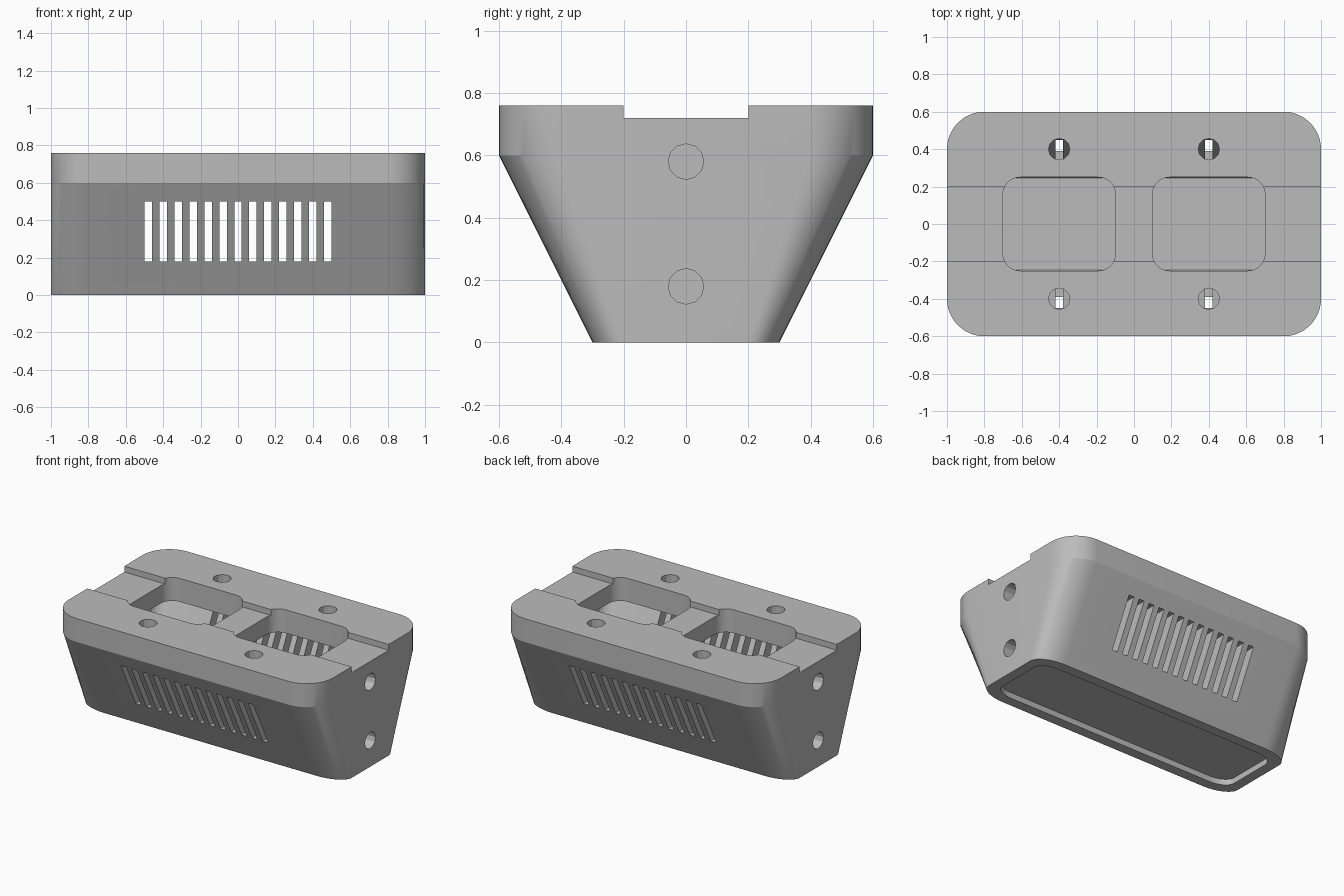
import bpy, bmesh, math
from mathutils import Matrix

cube = bpy.data.objects.get("Cube")
if cube:
    bpy.data.objects.remove(cube, do_unlink=True)

grey = bpy.data.materials.new("plain_grey")
grey.use_nodes = True
COLOUR = (0.5, 0.5, 0.5, 1)
grey.diffuse_color = COLOUR
grey.node_tree.nodes["Principled BSDF"].inputs["Base Color"].default_value = COLOUR


def rounded_ring(bm, hx, hy, rx, ry, z, cx=0, steps=12):
    """Rectangle with elliptical corners, counter-clockwise."""
    verts = []
    for q, (sx, sy) in enumerate([(1, 1), (-1, 1), (-1, -1), (1, -1)]):
        for i in range(steps + 1):
            a = math.pi / 2 * (q + i / steps)
            verts.append(bm.verts.new((cx + sx * (hx - rx) + rx * math.cos(a),
                                       sy * (hy - ry) + ry * math.sin(a), z)))
    return verts


def loft(bm, sections, cx=0):
    """Closed solid through rounded sections, listed bottom to top."""
    rings = [rounded_ring(bm, *s, cx=cx) for s in sections]
    bm.faces.new(rings[0][::-1])
    bm.faces.new(rings[-1])
    for low, high in zip(rings, rings[1:]):
        for i in range(len(low)):
            j = (i + 1) % len(low)
            bm.faces.new((low[i], low[j], high[j], high[i]))


def box(bm, size, centre):
    bmesh.ops.create_cube(bm, size=1, matrix=Matrix.Translation(centre) @ Matrix.Diagonal((*size, 1)))


def drill(bm, radius, depth, centre, along_x=False):
    turn = Matrix.Rotation(math.pi / 2, 4, 'Y') if along_x else Matrix()
    bmesh.ops.create_cone(bm, cap_ends=True, segments=12, radius1=radius, radius2=radius,
                          depth=depth, matrix=Matrix.Translation(centre) @ turn)


def make_object(name, bm):
    mesh = bpy.data.meshes.new(name)
    bm.to_mesh(mesh)
    bm.free()
    mesh.materials.append(grey)
    obj = bpy.data.objects.new(name, mesh)
    bpy.context.collection.objects.link(obj)
    return obj


def cut(target, bm):
    cutter = make_object("cutter", bm)
    cutter.hide_render = True
    mod = target.modifiers.new("cut", 'BOOLEAN')
    mod.operation, mod.solver, mod.object = 'DIFFERENCE', 'EXACT', cutter
    bpy.ops.object.modifier_apply(modifier=mod.name)
    bpy.data.objects.remove(cutter, do_unlink=True)


# Tapered housing with a straight upper band
bm = bmesh.new()
loft(bm, [(1, 0.3, 0.2, 0.1, 0), (1, 0.6, 0.2, 0.2, 0.6), (1, 0.6, 0.2, 0.2, 0.76)])
housing = make_object("housing", bm)
bpy.context.view_layer.objects.active = housing
housing.select_set(True)

# Hollow inside
bm = bmesh.new()
loft(bm, [(0.9, 0.245, 0.1, 0.06, 0.09), (0.9, 0.5, 0.1, 0.1, 0.6)])
cut(housing, bm)

# Channel along the top and shallow recess underneath
bm = bmesh.new()
box(bm, (2.2, 0.4, 0.2), (0, 0, 0.82))
loft(bm, [(0.93, 0.23, 0.13, 0.08, -0.1), (0.93, 0.23, 0.13, 0.08, 0.04)])
cut(housing, bm)

# Two rounded windows, four top holes and two blind holes in each end
bm = bmesh.new()
for side in (-1, 1):
    loft(bm, [(0.3, 0.25, 0.09, 0.09, 0.56), (0.3, 0.25, 0.09, 0.09, 0.9)], cx=0.4 * side)
    for y in (-0.4, 0.4):
        drill(bm, 0.057, 0.3, (0.4 * side, y, 0.72))
    for z in (0.18, 0.58):
        drill(bm, 0.057, 0.2, (1.02 * side, 0, z), along_x=True)
cut(housing, bm)

# Row of vent slots through the front and back
bm = bmesh.new()
for i in range(-6, 7):
    box(bm, (0.04, 1.6, 0.32), (0.08 * i, 0, 0.34))
cut(housing, bm)

bpy.ops.object.shade_smooth_by_angle(angle=math.radians(20))
